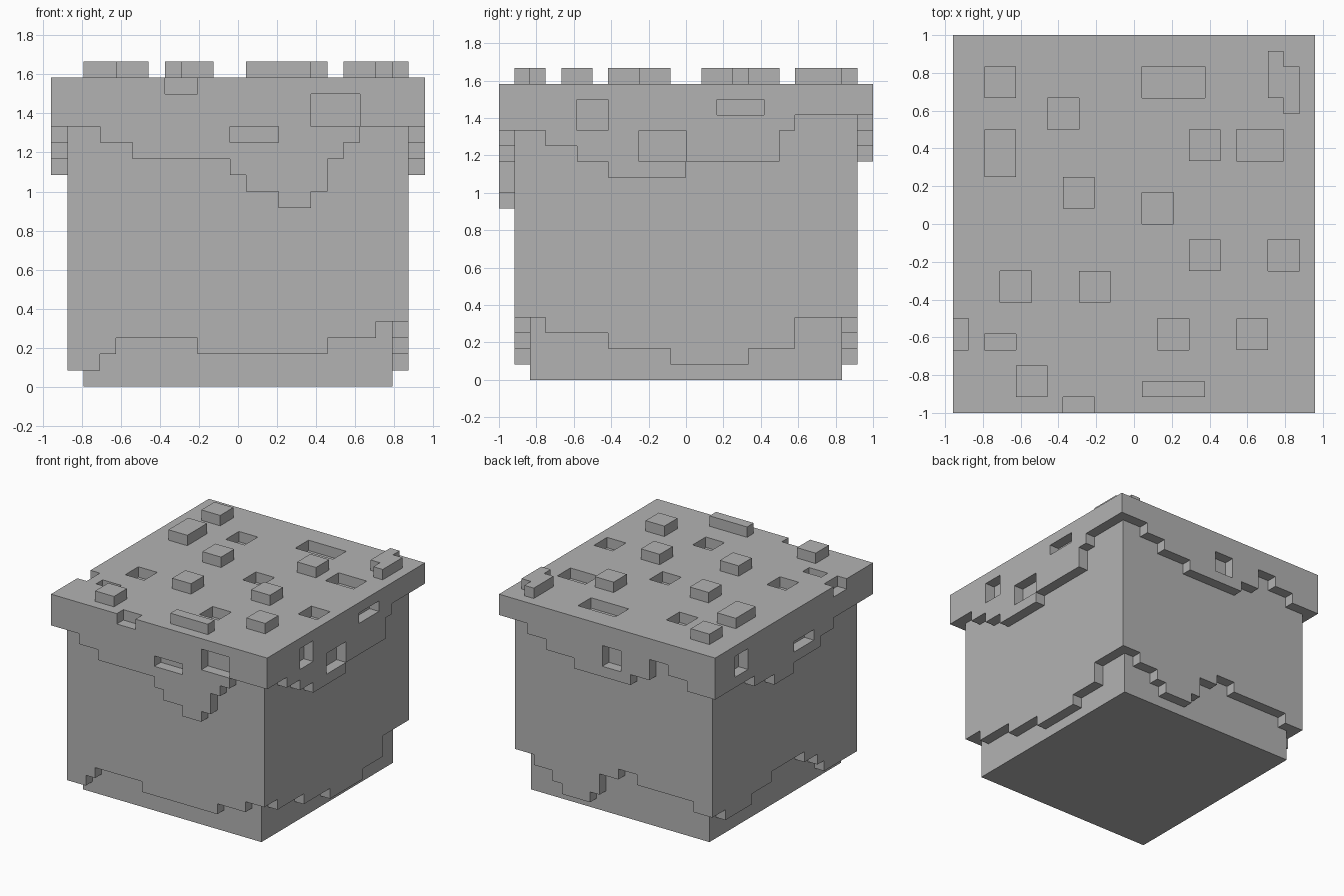
import bpy
import bmesh
from mathutils import Vector

# Blocky crate: every part sits on a grid of twelve cells per unit
CELL = 1 / 12
WIDE, DEEP, LID_Z = 23, 24, 18

cube = bpy.data.objects.get("Cube")
if cube:
    bpy.data.objects.remove(cube, do_unlink=True)

grey = bpy.data.materials.new("stone_grey")
grey.use_nodes = True
grey.diffuse_color = (0.45, 0.45, 0.45, 1)
grey.node_tree.nodes["Principled BSDF"].inputs["Base Color"].default_value = grey.diffuse_color


def to_world(i, j, k):
    return Vector((i - WIDE / 2, j - DEEP / 2, k)) * CELL


def slab(name, cells, place, direction):
    """Flat sheet of square cells, pushed one cell thick along direction."""
    bm = bmesh.new()
    for a, b in sorted(cells):
        corners = [(a, b), (a + 1, b), (a + 1, b + 1), (a, b + 1)]
        bm.faces.new([bm.verts.new(to_world(*place(*c))) for c in corners])
    bmesh.ops.remove_doubles(bm, verts=bm.verts, dist=CELL / 10)
    result = bmesh.ops.extrude_face_region(bm, geom=bm.faces[:], use_keep_orig=True)
    moved = [v for v in result["geom"] if isinstance(v, bmesh.types.BMVert)]
    bmesh.ops.translate(bm, verts=moved, vec=Vector(direction) * CELL)
    bmesh.ops.recalc_face_normals(bm, faces=bm.faces[:])
    mesh = bpy.data.meshes.new(name)
    bm.to_mesh(mesh)
    bm.free()
    mesh.materials.append(grey)
    obj = bpy.data.objects.new(name, mesh)
    bpy.context.collection.objects.link(obj)
    return obj


def rect(a0, a1, b0, b1):
    return {(a, b) for a in range(a0, a1) for b in range(b0, b1)}


def box(name, i0, i1, j0, j1, k0, k1):
    bpy.ops.mesh.primitive_cube_add(size=1)
    obj = bpy.context.object
    obj.name = name
    low, high = to_world(i0, j0, k0), to_world(i1, j1, k1)
    obj.location = (low + high) / 2
    obj.scale = high - low
    obj.data.materials.append(grey)


def hanging(start, steps, holes=()):
    """Cells from a stepped lower edge up to the lid; steps are (end, height)."""
    cells = set()
    for end, low in steps:
        cells |= rect(start, end, low, LID_Z)
        start = end
    for hole in holes:
        cells -= rect(*hole)
    return cells


def wall(name, side, inset, cells):
    """Stand a sheet on one side of the crate, inset by whole cells."""
    if side in ("front", "back"):
        j = inset if side == "front" else DEEP - 1 - inset
        slab(f"{side}_{name}", cells, lambda a, b: (a, j, b), (0, 1, 0))
    else:
        i = inset if side == "right" else WIDE - 1 - inset
        ends = (inset + 1, DEEP - 1 - inset)
        cells = {c for c in cells if ends[0] <= c[0] < ends[1]}
        slab(f"{side}_{name}", cells, lambda a, b: (i, a, b), (1, 0, 0))


# Inner core and foot
box("core", 2, 21, 2, 22, 0, LID_Z)

# Body walls with ragged lower edges
body = {
    "front": [(3, 1), (4, 2), (9, 3), (17, 2), (20, 3), (22, 4)],
    "left": [(3, 4), (7, 3), (11, 2), (16, 1), (19, 2), (23, 4)],
    "back": [(3, 3), (9, 4), (11, 5), (13, 4), (14, 2), (17, 1), (18, 2), (20, 3), (22, 4)],
    "right": [(6, 1), (7, 2), (9, 3), (14, 4), (17, 3), (21, 2), (23, 3)],
}
for side, steps in body.items():
    wall("body", side, 1, hanging(1, steps))

# Overhanging rim with dripping edges and small recesses
rim = {
    "front": ([(3, 16), (5, 15), (11, 14), (12, 13), (14, 12), (16, 11), (17, 12),
               (18, 14), (19, 15), (23, 16)],
              [(11, 14, 15, 16), (16, 19, 16, 18)]),
    "left": ([(3, 16), (5, 15), (7, 14), (12, 13), (18, 14), (19, 16), (24, 17)],
             [(5, 7, 16, 18), (9, 12, 14, 16), (14, 17, 17, 18)]),
    "back": ([(3, 15), (5, 16), (7, 17), (9, 15), (15, 14), (18, 15), (20, 16), (23, 17)],
             [(10, 12, 15, 17)]),
    "right": ([(6, 16), (8, 15), (12, 14), (15, 13), (18, 14), (24, 15)],
              [(9, 12, 15, 16), (19, 21, 16, 18)]),
}
for side, (steps, holes) in rim.items():
    wall("rim", side, 0, hanging(0, steps, holes))

# Lid with square pits and two notches in its edge
lid = rect(0, WIDE, 0, DEEP)
for pit in [(6, 8, 18, 20), (12, 16, 20, 22), (18, 21, 16, 18), (12, 14, 12, 14),
            (20, 22, 9, 11), (3, 5, 7, 9), (13, 15, 4, 6), (2, 4, 4, 5),
            (7, 9, 0, 1), (0, 1, 4, 6)]:
    lid -= rect(*pit)
slab("lid", lid, lambda a, b: (a, b, LID_Z), (0, 0, 1))

# Raised blocks on the lid
blocks = [(2, 4, 20, 22), (2, 4, 15, 18), (15, 17, 16, 18), (7, 9, 13, 15), (15, 17, 9, 11),
          (8, 10, 7, 9), (18, 20, 4, 6), (4, 6, 1, 3), (12, 16, 1, 2)]
for n, block in enumerate(blocks, 1):
    box(f"lid_block_{n}", *block, LID_Z + 1, LID_Z + 2)
slab("lid_corner_block", rect(20, 21, 20, 23) | rect(21, 22, 19, 22),
     lambda a, b: (a, b, LID_Z + 1), (0, 0, 1))
